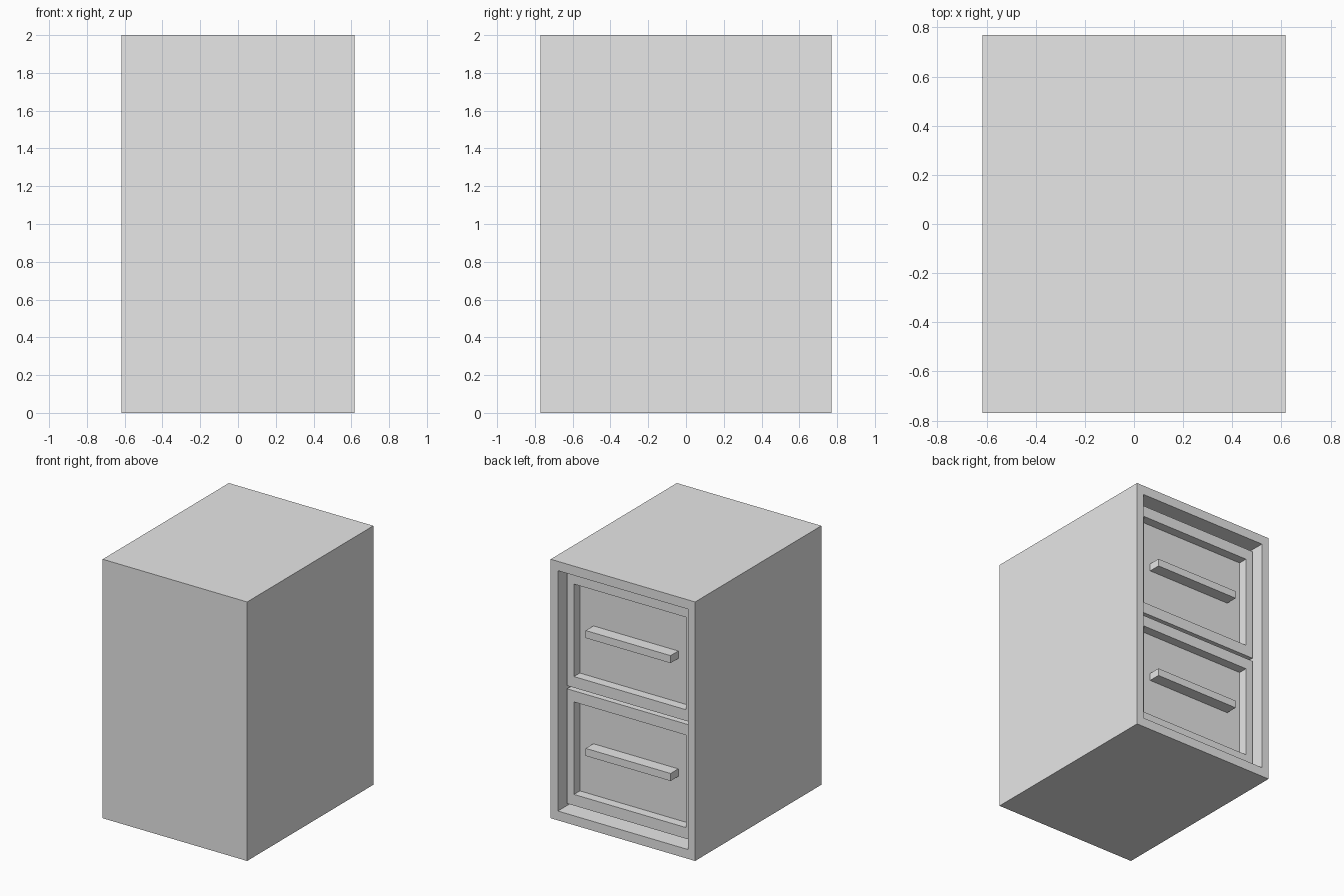
import bpy
import bmesh
from mathutils import Vector

default = bpy.data.objects.get("Cube")
if default:
    bpy.data.objects.remove(default, do_unlink=True)

GREY = (0.8, 0.8, 0.8, 1.0)
metal = bpy.data.materials.new("light_grey")
metal.use_nodes = True
metal.diffuse_color = GREY
metal.node_tree.nodes["Principled BSDF"].inputs["Base Color"].default_value = GREY


def block(name, size, centre, border=None, depth=0.0):
    """Box; with a border (x, z) its +y face gets a rectangular pocket."""
    bm = bmesh.new()
    bmesh.ops.create_cube(bm, size=1.0)
    bmesh.ops.scale(bm, vec=size, verts=bm.verts)
    if border:
        face = max(bm.faces, key=lambda f: f.calc_center_median().y)
        rim = bmesh.ops.extrude_discrete_faces(bm, faces=[face])["faces"][0]
        shrink = (1 - 2 * border[0] / size[0], 1, 1 - 2 * border[1] / size[2])
        bmesh.ops.scale(bm, vec=shrink, verts=rim.verts)
        floor = bmesh.ops.extrude_discrete_faces(bm, faces=[rim])["faces"][0]
        bmesh.ops.translate(bm, vec=(0, -depth, 0), verts=floor.verts)
    bmesh.ops.translate(bm, vec=Vector(centre), verts=bm.verts)
    bmesh.ops.recalc_face_normals(bm, faces=bm.faces)
    mesh = bpy.data.meshes.new(name)
    bm.to_mesh(mesh)
    bm.free()
    mesh.materials.append(metal)
    obj = bpy.data.objects.new(name, mesh)
    bpy.context.collection.objects.link(obj)
    return obj


WIDTH, DEPTH, HEIGHT = 1.234, 1.54, 2.0
BACK = DEPTH / 2              # the open, drawer side faces +y
FRONT_PLANE = BACK - 0.086    # drawers sit inside the opening
RECESS = 0.072                # sunken panel in each drawer

# Cabinet shell, open on the drawer side
block("cabinet", (WIDTH, DEPTH, HEIGHT), (0, 0, HEIGHT / 2), (0.062, 0.072), 1.46)

# Two drawers, each with a sunken panel and a bar handle
for label, z in (("lower", 0.545), ("upper", 1.455)):
    length = 1.34
    block(label + "_drawer", (1.076, length, 0.886),
          (0, FRONT_PLANE - length / 2, z), (0.06, 0.086), RECESS)
    reach = 0.096
    block(label + "_handle", (0.725, reach, 0.058),
          (0, FRONT_PLANE - RECESS + reach / 2 - 0.002, z + 0.009))
